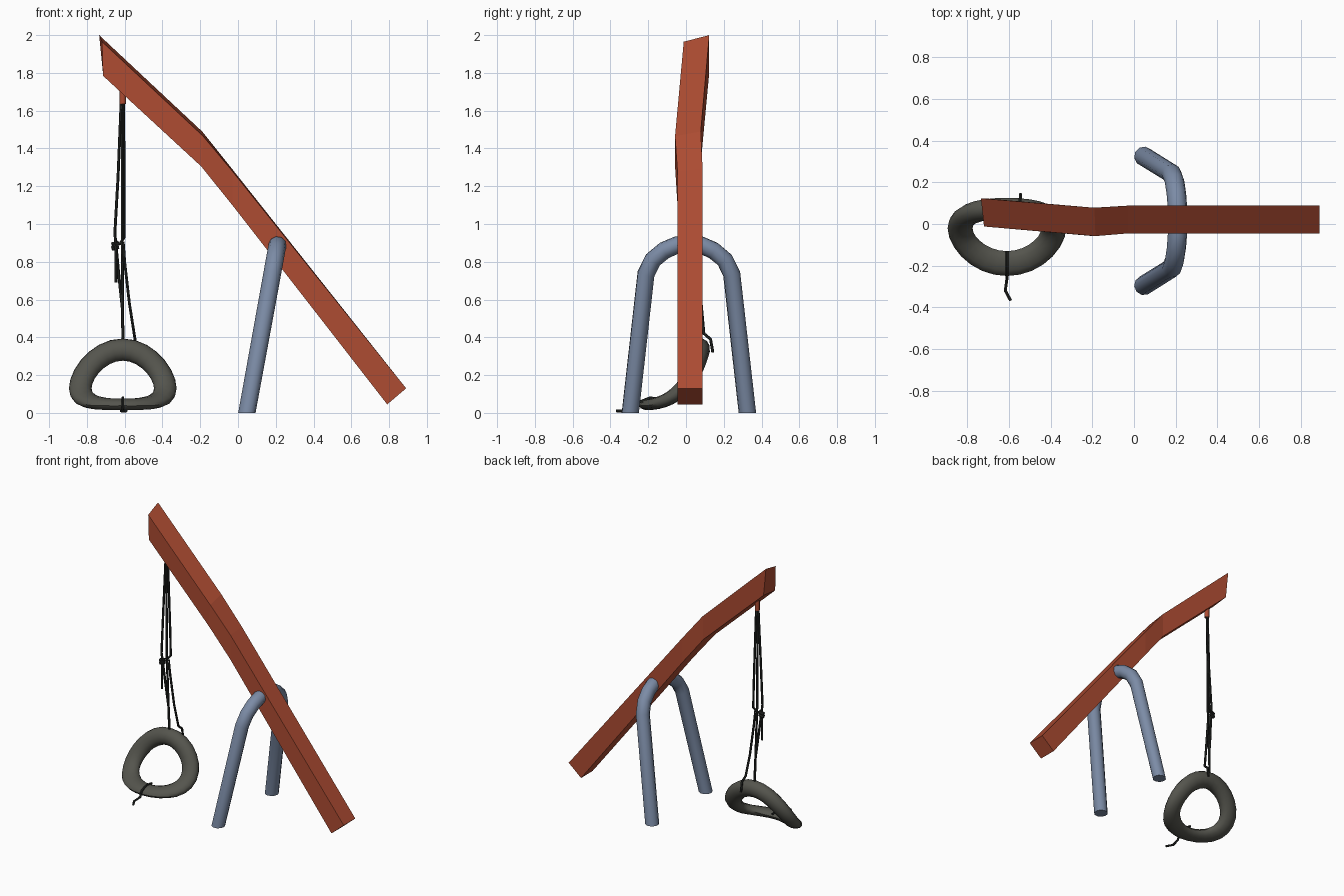
import bpy, bmesh, math
from mathutils import Vector

if "Cube" in bpy.data.objects:
    bpy.data.objects.remove(bpy.data.objects["Cube"])


def material(name, rgb):
    m = bpy.data.materials.new(name)
    m.diffuse_color = (*rgb, 1)
    m.use_nodes = True
    m.node_tree.nodes["Principled BSDF"].inputs["Base Color"].default_value = m.diffuse_color
    return m


RED = material("painted red", (0.42, 0.072, 0.032))
BLUE = material("steel blue", (0.20, 0.26, 0.38))
RUBBER = material("dark rubber", (0.09, 0.09, 0.075))
ROPE = material("black rope", (0.018, 0.02, 0.018))


def skin(name, rings, mat, closed=False, smooth=True):
    """Join a list of vertex rings into one surface, capped or closed."""
    bm = bmesh.new()
    vr = [[bm.verts.new(p) for p in ring] for ring in rings]
    n = len(vr[0])
    pairs = list(zip(vr, vr[1:])) + ([(vr[-1], vr[0])] if closed else [])
    for a, b in pairs:
        for i in range(n):
            j = (i + 1) % n
            bm.faces.new((a[i], a[j], b[j], b[i]))
    if not closed:
        bm.faces.new(vr[0])
        bm.faces.new(vr[-1])
    bmesh.ops.recalc_face_normals(bm, faces=bm.faces)
    me = bpy.data.meshes.new(name)
    bm.to_mesh(me)
    bm.free()
    me.materials.append(mat)
    ob = bpy.data.objects.new(name, me)
    bpy.context.collection.objects.link(ob)
    if smooth:
        bpy.ops.object.select_all(action='DESELECT')
        ob.select_set(True)
        bpy.context.view_layer.objects.active = ob
        bpy.ops.object.shade_smooth_by_angle(angle=math.radians(50))
    return ob


def tube_rings(points, r, sides):
    """Rings of a round tube that follows the points."""
    pts = [Vector(p) for p in points]
    side, rings = None, []
    for i, p in enumerate(pts):
        before = (p - pts[max(i - 1, 0)]).normalized()
        after = (pts[min(i + 1, len(pts) - 1)] - p).normalized()
        t = (before + after).normalized()
        if side is None:
            side = t.orthogonal()
        side = (side - t * side.dot(t)).normalized()
        up = t.cross(side)
        rings.append([p + r * (side * math.cos(a) + up * math.sin(a))
                      for a in (2 * math.pi * k / sides for k in range(sides))])
    return rings


# Bent beam: front top, back top, back bottom, front bottom of each section
beam = [
    [(.89, -.045, .13), (.89, .088, .13), (.79, .088, .045), (.79, -.045, .045)],
    [(-.03, -.045, 1.28), (-.03, .088, 1.29), (-.03, .088, 1.11), (-.03, -.045, 1.10)],
    [(-.185, -.058, 1.465), (-.19, .078, 1.49), (-.195, .078, 1.32), (-.195, -.058, 1.305)],
    [(-.72, -.012, 1.965), (-.735, .123, 2.0), (-.715, .123, 1.80), (-.715, -.012, 1.785)],
]
skin("beam", beam, RED, smooth=False)

# Leaning arch support, mirrored about y = 0.015, feet cut flat on the ground
half = [(.31, 0), (.227, .735), (.19, .81), (.13, .86), (.065, .888)]
path = [(y, z) for y, z in half] + [(-y, z) for y, z in reversed(half)]
rings = tube_rings([(.047 + .182 * z, .015 + y, z) for y, z in path], .047, 10)
for ring in (rings[0], rings[-1]):
    for v in ring:
        v.z = 0
skin("arch_support", rings, BLUE)

# Sagging tyre: ring bent so its front lies flat and its back is lifted
SEG, SIDES = 28, 12
rings = []
for k in range(SEG):
    t = 2 * math.pi * k / SEG
    c, s = math.cos(t), math.sin(t)
    dy, dz = .1325 - .075 * s, .145 + .12 * s
    centre = Vector((-.61 + .225 * c, -.02 + .1325 * s - .0375 * s * s,
                     .13 + .145 * s + .06 * s * s))
    tangent = Vector((-.225 * s, dy * c, dz * c)).normalized()
    radial = Vector((.225 * c, dy * s, dz * s))
    radial = (radial - tangent * radial.dot(tangent)).normalized()
    normal = tangent.cross(radial)
    thick = .041 + .011 * s
    rings.append([centre + radial * .06 * math.cos(a) + normal * thick * math.sin(a)
                  for a in (2 * math.pi * i / SIDES for i in range(SIDES))])
skin("tyre", rings, RUBBER, closed=True)

# Hook under the beam tip
skin("hanging_hook", tube_rings([(-.61, .045, 1.72), (-.61, .045, 1.635)], .017, 8), RED)

# Ropes
ropes = {
    "main_rope": [(-.613, .045, 1.66), (-.613, .05, .95), (-.61, .075, .38)],
    "loop_rope": [(-.605, .05, 1.66), (-.604, .08, 1.05), (-.602, .08, .93),
                  (-.625, .06, .895), (-.655, .05, .885)],
    "knot_rope": [(-.618, .045, 1.66), (-.635, .04, 1.25), (-.652, .045, .95),
                  (-.645, .05, .88), (-.63, .06, .72), (-.612, .07, .55), (-.608, .075, .38)],
    "rope_tail": [(-.655, .05, .90), (-.645, .04, .87), (-.645, .04, .69)],
    "back_rope": [(-.645, .055, .89), (-.605, .065, .90), (-.60, .07, .80),
                  (-.575, .08, .58), (-.55, .095, .42), (-.545, .13, .39), (-.545, .142, .32)],
    "trailing_rope": [(-.61, -.13, .07), (-.61, -.19, .08), (-.61, -.245, .058),
                      (-.61, -.262, .02), (-.618, -.32, .01), (-.592, -.368, .01)],
}
for name, pts in ropes.items():
    skin(name, tube_rings(pts, .008, 6), ROPE)

# Knot wraps
for i, z in enumerate((.88, .90)):
    skin(f"knot_{i + 1}", tube_rings([(-.668, .05, z - .01), (-.632, .055, z)], .013, 6), ROPE)
